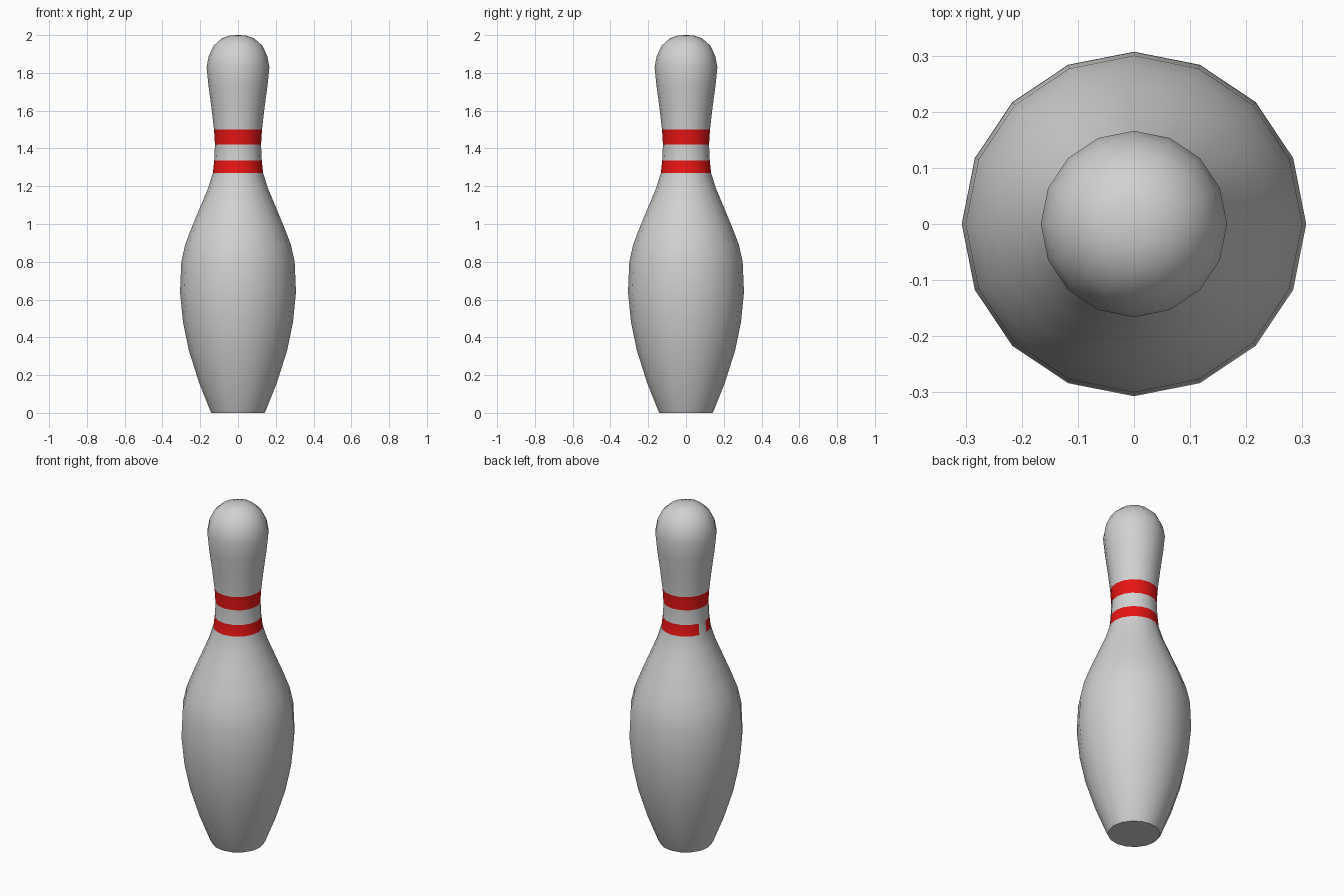
import bpy
import bmesh
import math

cube = bpy.data.objects.get("Cube")
if cube:
    bpy.data.objects.remove(cube)

SIDES = 16


def make_material(name, color):
    mat = bpy.data.materials.new(name)
    mat.use_nodes = True
    mat.diffuse_color = color
    mat.node_tree.nodes["Principled BSDF"].inputs["Base Color"].default_value = color
    return mat


# Outline of the pin as (radius, height), base to crown
profile = [
    (0.14, 0), (0.15, 0.02), (0.206, 0.16), (0.26, 0.33), (0.291, 0.48),
    (0.307, 0.64), (0.3, 0.8), (0.28, 0.89), (0.246, 0.98), (0.2, 1.09),
    (0.158, 1.19), (0.133, 1.27), (0.126, 1.335), (0.122, 1.42),
    (0.127, 1.5), (0.141, 1.62), (0.156, 1.73), (0.166, 1.83),
    (0.155, 1.89), (0.128, 1.945), (0.085, 1.983), (0.04, 1.998),
]

bm = bmesh.new()
rings = []
for radius, height in profile:
    angles = [math.tau * i / SIDES for i in range(SIDES)]
    rings.append([bm.verts.new((radius * math.cos(a), radius * math.sin(a), height))
                  for a in angles])

# Walls, flat base and rounded crown
for low, high in zip(rings, rings[1:]):
    for i in range(SIDES):
        j = (i + 1) % SIDES
        bm.faces.new((low[i], low[j], high[j], high[i]))
bm.faces.new(rings[0][::-1])
crown = bm.verts.new((0, 0, 2))
for i in range(SIDES):
    bm.faces.new((rings[-1][i], rings[-1][(i + 1) % SIDES], crown))

# Two red neck bands; the lower one has a one-face break
for face in bm.faces:
    c = face.calc_center_median()
    angle = math.degrees(math.atan2(c.y, c.x))
    upper = 1.42 < c.z < 1.5
    lower = 1.27 < c.z < 1.335 and not 157.5 < angle < 180
    face.material_index = int(upper or lower)

mesh = bpy.data.meshes.new("pin_body")
bm.to_mesh(mesh)
bm.free()
mesh.materials.append(make_material("off white", (0.64, 0.64, 0.64, 1)))
mesh.materials.append(make_material("band red", (0.8, 0.007, 0.007, 1)))

pin = bpy.data.objects.new("pin_body", mesh)
bpy.context.collection.objects.link(pin)
bpy.context.view_layer.objects.active = pin
pin.select_set(True)
bpy.ops.object.shade_smooth_by_angle(angle=math.radians(40))
